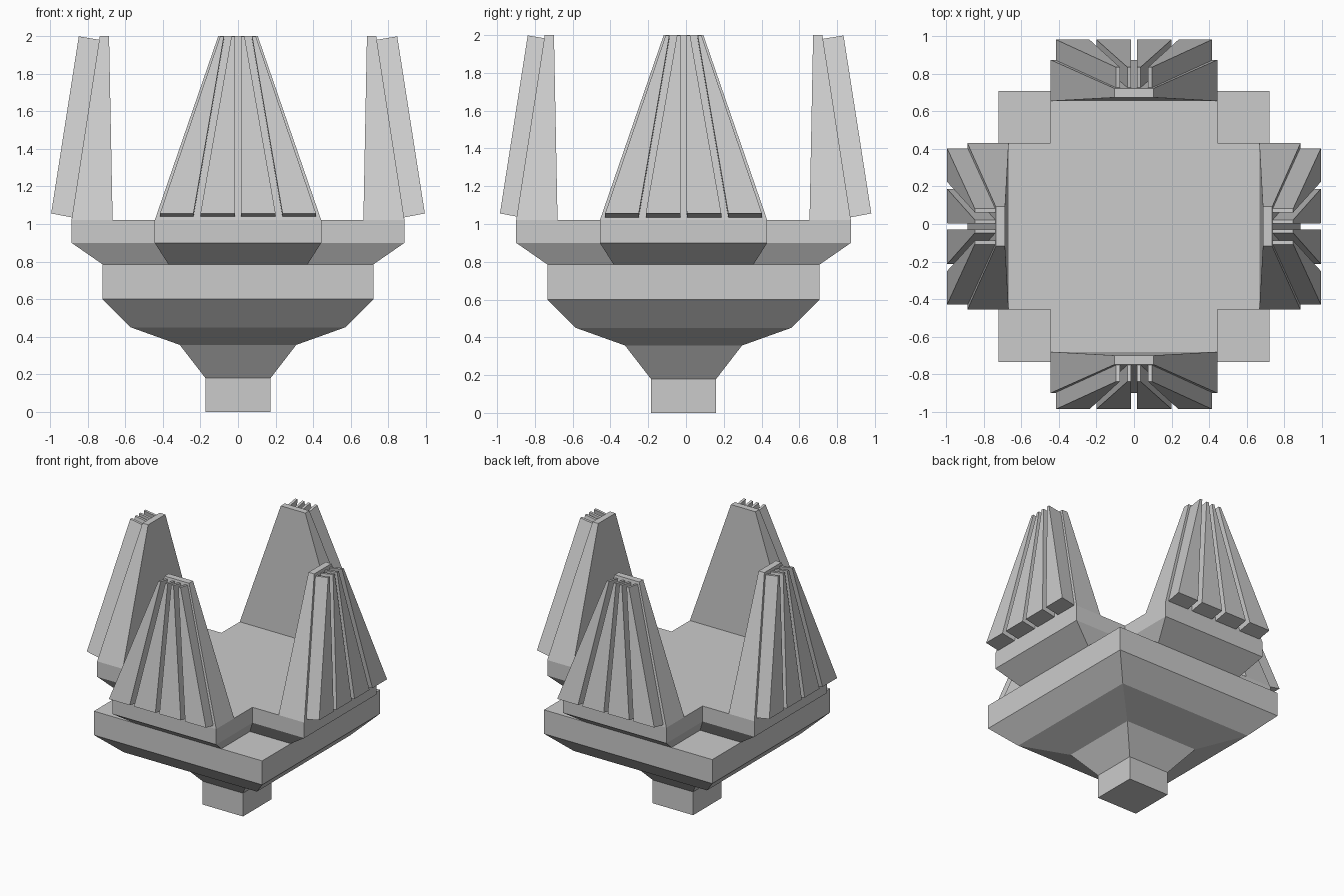
import bpy, bmesh, math
from mathutils import Matrix, Vector

if "Cube" in bpy.data.objects:
    bpy.data.objects.remove(bpy.data.objects["Cube"])

CENTRE = Matrix.Translation((0, -0.013, 0))

grey = bpy.data.materials.new("light_grey")
grey.diffuse_color = (0.6, 0.6, 0.6, 1)
grey.use_nodes = True
grey.node_tree.nodes["Principled BSDF"].inputs["Base Color"].default_value = grey.diffuse_color


def loft(name, rings, matrix=CENTRE):
    """Skin a stack of equal-length point rings, capped at both ends."""
    bm = bmesh.new()
    loops = [[bm.verts.new(matrix @ Vector(p)) for p in ring] for ring in rings]
    n = len(loops[0])
    for a, b in zip(loops, loops[1:]):
        for i in range(n):
            j = (i + 1) % n
            bm.faces.new((a[i], a[j], b[j], b[i]))
    bm.faces.new(loops[0][::-1])
    bm.faces.new(loops[-1])
    bmesh.ops.recalc_face_normals(bm, faces=bm.faces)
    mesh = bpy.data.meshes.new(name)
    bm.to_mesh(mesh)
    bm.free()
    mesh.materials.append(grey)
    obj = bpy.data.objects.new(name, mesh)
    bpy.context.collection.objects.link(obj)
    return obj


def square(r, z):
    return [(-r, -r, z), (r, -r, z), (r, r, z), (-r, r, z)]


def cross(a, e, z):
    """Plus-shaped outline: arm half-width a, reach e."""
    quarter = [(e, -a), (e, a), (a, a)]
    pts = []
    for k in range(4):
        c, s = round(math.cos(k * math.pi / 2)), round(math.sin(k * math.pi / 2))
        pts += [(c * x - s * y, s * x + c * y, z) for x, y in quarter]
    return pts


# Square stem flaring into the lower slab
loft("stem_and_base", [square(r, z) for r, z in (
    (0.173, 0), (0.173, 0.18), (0.31, 0.357), (0.57, 0.45), (0.72, 0.60), (0.72, 0.785))])

# Cross-shaped deck with bevelled underside
loft("cross_deck", [cross(0.37, 0.72, 0.785), cross(0.443, 0.886, 0.90),
                    cross(0.443, 0.886, 1.02)])

# Four upright fins, each with four tapered ribs on the outside
# Rib: bottom left, bottom right, top left, top right across the fin
RIBS = [(-0.415, -0.237, -0.095, -0.075), (-0.20, -0.017, -0.035, -0.015),
        (0.017, 0.20, 0.015, 0.035), (0.237, 0.415, 0.075, 0.095)]

for side, turn, shift in (("right", 0, 0.0), ("back", 1, 0.0),
                          ("left", 2, 0.0), ("front", 3, -0.022)):
    m = CENTRE @ Matrix.Rotation(turn * math.pi / 2, 4, 'Z')
    loft(side + "_fin", [
        [(0.667, -0.443, 1.02), (0.886, -0.443, 1.02), (0.886, 0.443, 1.02), (0.667, 0.443, 1.02)],
        [(0.686, -0.105, 2.0), (0.735, -0.105, 2.0), (0.735, 0.105, 2.0), (0.686, 0.105, 2.0)]], m)
    for i, (b0, b1, t0, t1) in enumerate(RIBS):
        s = shift
        loft(f"{side}_rib_{i + 1}", [
            [(0.872 + s, b0, 1.033), (0.994 + s, b0, 1.056), (0.994 + s, b1, 1.056), (0.872 + s, b1, 1.033)],
            [(0.725 + s, t0, 1.978), (0.847 + s, t0, 1.998), (0.847 + s, t1, 1.998), (0.725 + s, t1, 1.978)]], m)
